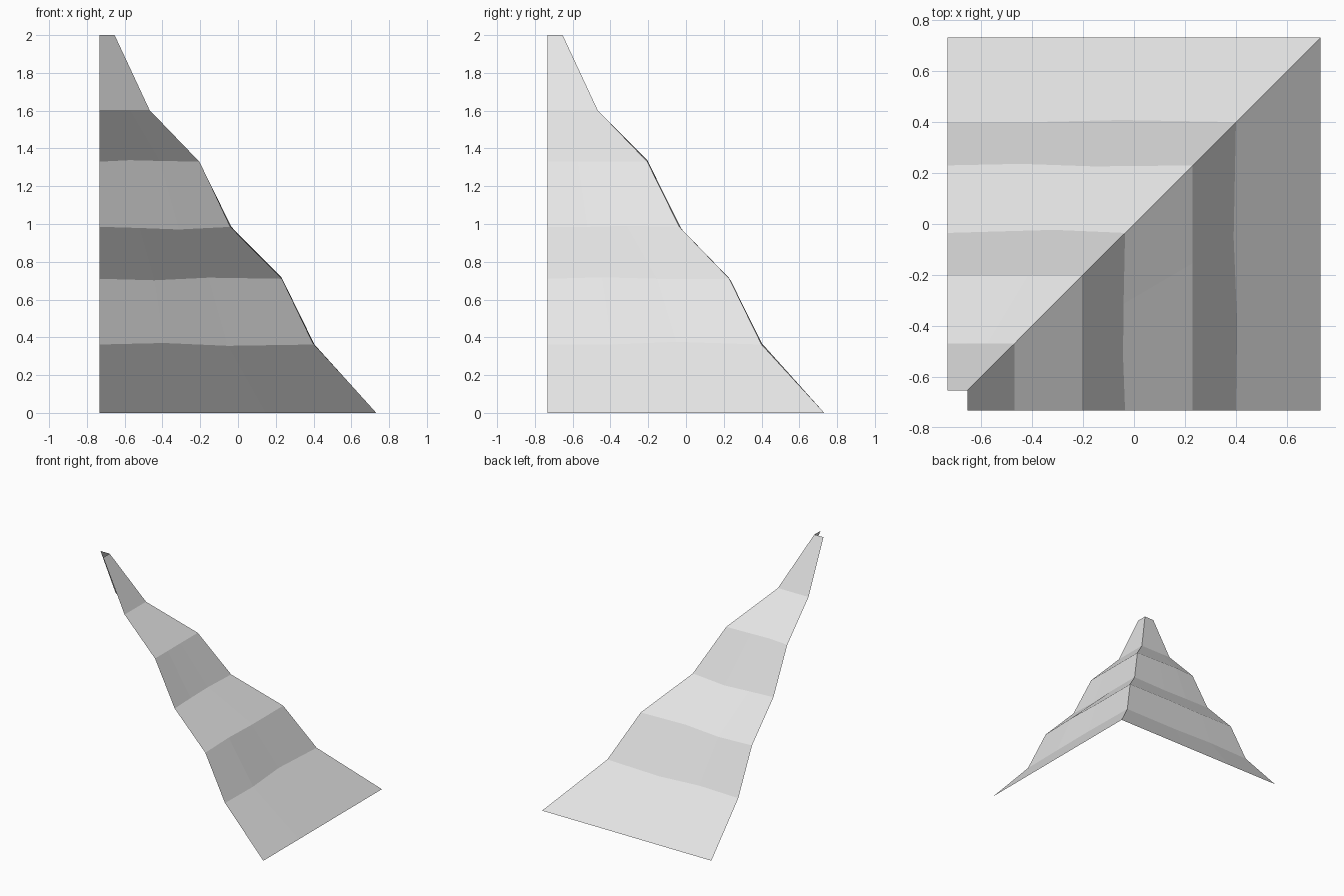
import bpy
import bmesh

if "Cube" in bpy.data.objects:
    bpy.data.objects.remove(bpy.data.objects["Cube"])

HALF = 0.732

# Stepped slope profile: distance outward and height of each crease
PROFILE = [(HALF, 0), (0.40, 0.362), (0.23, 0.71), (-0.035, 0.985),
           (-0.205, 1.33), (-0.468, 1.603), (-0.653, 2.0)]

# Small unevenness of each crease at its two inner points: (outward, height)
FLAT = ((0, 0), (0, 0))
BACK_WOBBLE = {1: ((0, 0.008), (0.008, -0.007)),
               2: ((0.006, -0.008), (-0.004, 0.006)),
               3: ((0.006, -0.006), (0.012, -0.014)),
               4: ((0, 0.008), (0, 0.004))}
SIDE_WOBBLE = {1: ((0.005, 0), (-0.009, 0.014)),
               2: ((0, 0.008), (0, 0)),
               3: ((-0.008, 0), (-0.006, 0.005))}

rock = bpy.data.materials.new("light grey")
rock.use_nodes = True
grey = (0.8, 0.8, 0.8, 1)
rock.diffuse_color = grey
rock.node_tree.nodes["Principled BSDF"].inputs["Base Color"].default_value = grey


def build_slope(name, wobble, faces_back):
    """Open sheet rising in steps, cut along the diagonal corner ridge."""
    bm = bmesh.new()
    rows = []
    for i, (out, height) in enumerate(PROFILE):
        near, far = wobble.get(i, FLAT)
        row = []
        for t, (dout, dz) in zip((0, 0.3, 0.6, 1), ((0, 0), near, far, (0, 0))):
            along = -HALF + t * (out + HALF)
            pos = (along, out + dout) if faces_back else (out + dout, along)
            row.append(bm.verts.new((*pos, height + dz)))
        rows.append(row)
    for low, high in zip(rows, rows[1:]):
        for k in range(3):
            quad = [low[k], low[k + 1], high[k + 1], high[k]]
            bm.faces.new(quad[::-1] if faces_back else quad)
    mesh = bpy.data.meshes.new(name)
    bm.to_mesh(mesh)
    bm.free()
    mesh.materials.append(rock)
    obj = bpy.data.objects.new(name, mesh)
    bpy.context.collection.objects.link(obj)


# Two slopes meeting at the outer corner ridge
build_slope("back_slope", BACK_WOBBLE, True)
build_slope("left_slope", SIDE_WOBBLE, False)
